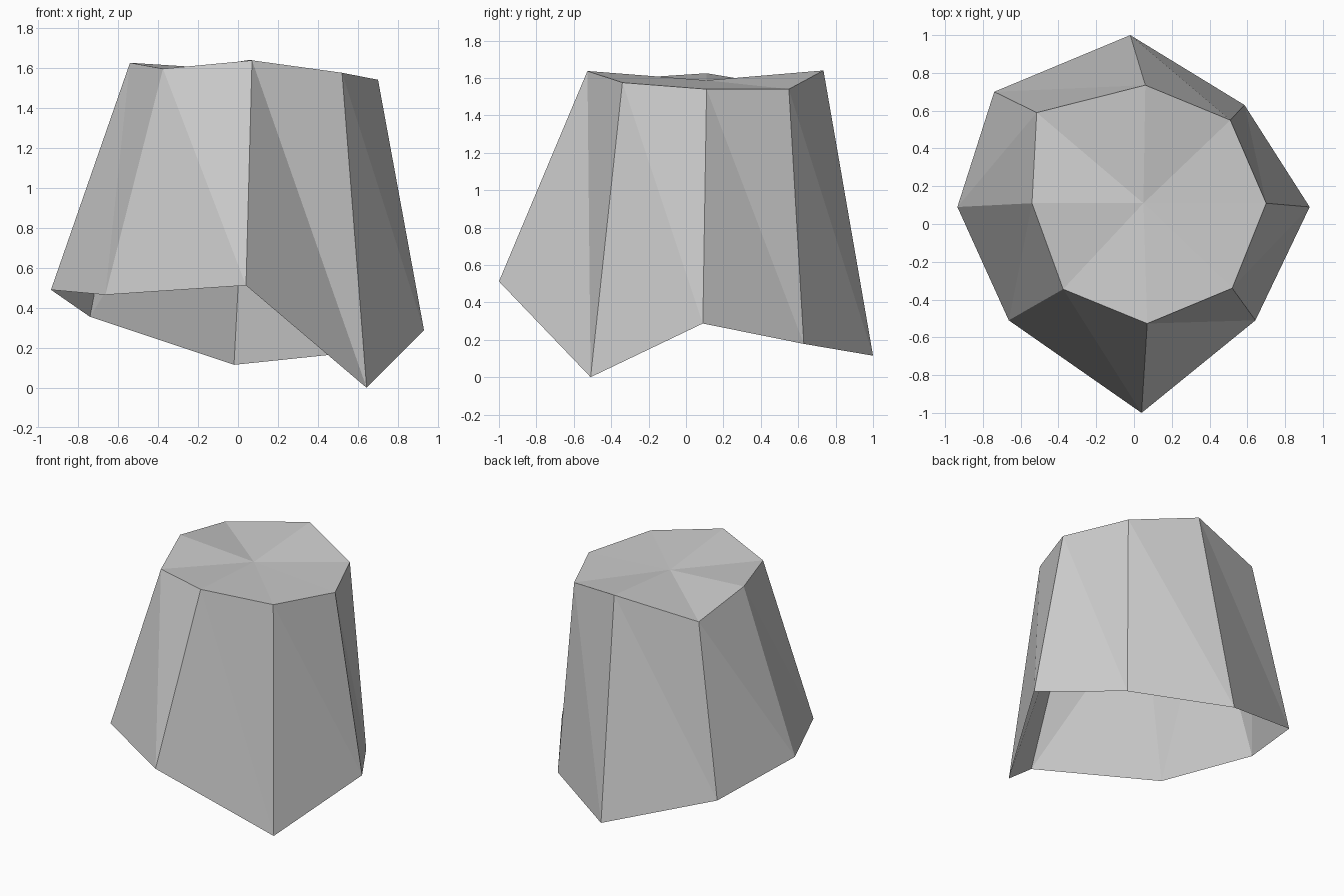
import bpy
import bmesh

if "Cube" in bpy.data.objects:
    bpy.data.objects.remove(bpy.data.objects["Cube"])

# Uneven octagonal rims, listed clockwise from the left as seen from above
top_rim = [(-0.54, 0.11, 1.625), (-0.515, 0.59, 1.545), (0.06, 0.735, 1.64), (0.51, 0.55, 1.54),
           (0.70, 0.11, 1.54), (0.52, -0.34, 1.575), (0.07, -0.527, 1.637), (-0.375, -0.345, 1.595)]
bottom_rim = [(-0.935, 0.09, 0.49), (-0.74, 0.70, 0.355), (-0.02, 1.0, 0.115), (0.585, 0.63, 0.178),
              (0.93, 0.09, 0.287), (0.643, -0.51, 0.0), (0.04, -1.0, 0.512), (-0.663, -0.51, 0.465)]
top_centre = (0.05, 0.11, 1.587)

bm = bmesh.new()
top = [bm.verts.new(p) for p in top_rim]
bottom = [bm.verts.new(p) for p in bottom_rim]
centre = bm.verts.new(top_centre)

# Side walls and shallow fan cap; the underside stays open
for i in range(8):
    j = (i + 1) % 8
    bm.faces.new((bottom[i], top[i], top[j]))
    bm.faces.new((bottom[i], top[j], bottom[j]))
    bm.faces.new((top[i], centre, top[j]))

bmesh.ops.recalc_face_normals(bm, faces=bm.faces)
mesh = bpy.data.meshes.new("rock_shell")
bm.to_mesh(mesh)
bm.free()
shell = bpy.data.objects.new("rock_shell", mesh)
bpy.context.collection.objects.link(shell)
